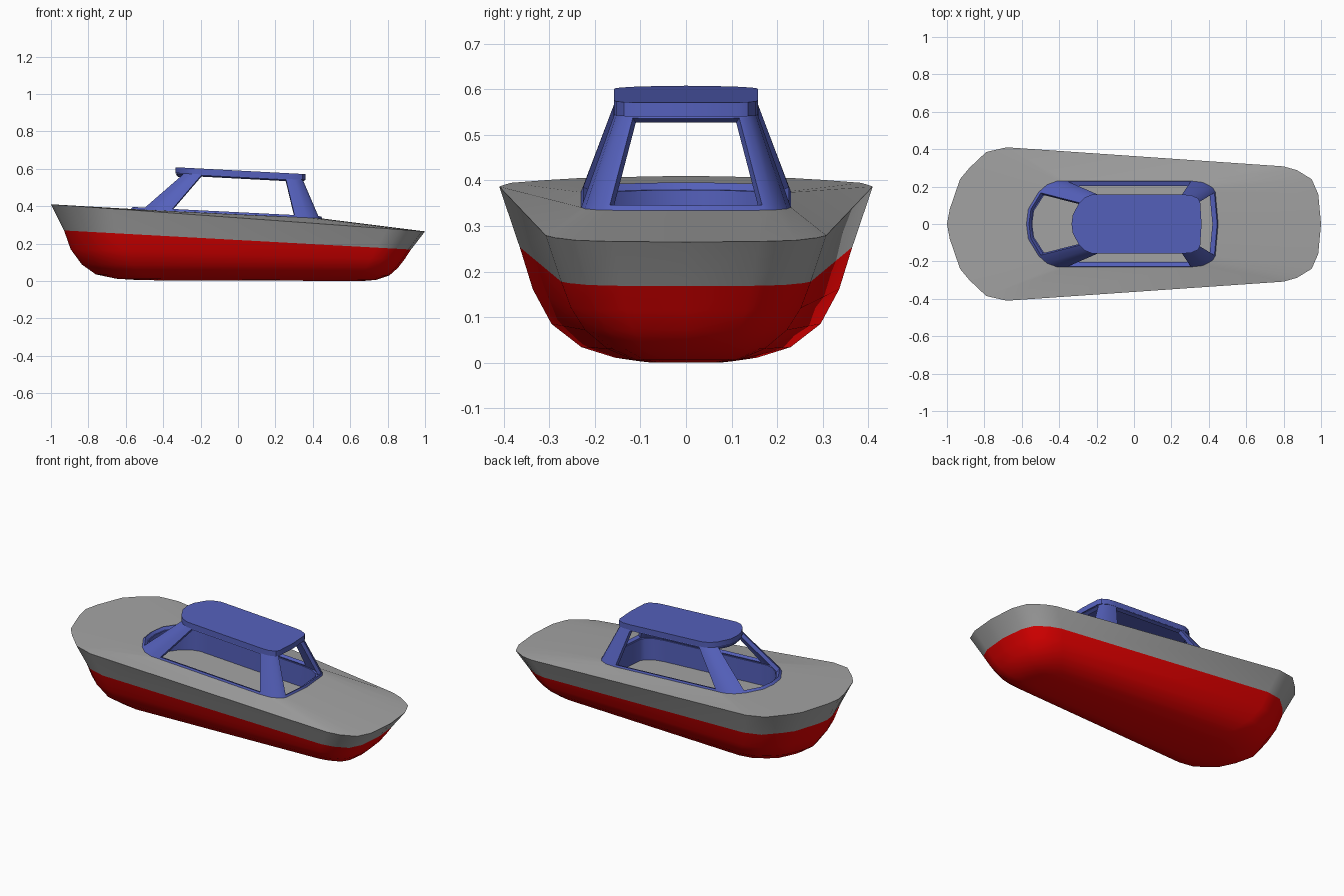
import bpy, bmesh, math

if "Cube" in bpy.data.objects:
    bpy.data.objects.remove(bpy.data.objects["Cube"])


def material(name, rgb):
    m = bpy.data.materials.new(name)
    m.diffuse_color = (*rgb, 1)
    m.use_nodes = True
    m.node_tree.nodes["Principled BSDF"].inputs["Base Color"].default_value = m.diffuse_color
    return m


RED = material("hull red", (0.80, 0.0, 0.0))
GREY = material("deck grey", (0.37, 0.37, 0.37))
BLUE = material("cabin blue", (0.09, 0.118, 0.50))

# Half outlines (bow to stern), all with matching point counts
HULL = [(-1, 0), (-.985, .08), (-.93, .24), (-.88, .30), (-.79, .385), (-.68, .41),
        (.80, .308), (.87, .288), (.95, .24), (.985, .16), (1, 0)]
BASE = [(-.575, 0), (-.565, .08), (-.51, .17), (-.465, .21), (-.41, .23), (-.36, .23),
        (.305, .23), (.37, .222), (.42, .195), (.435, .17), (.45, 0)]
TOP = [(-.325, 0), (-.318, .05), (-.285, .112), (-.255, .14), (-.22, .155), (-.19, .156),
       (.255, .156), (.30, .152), (.335, .135), (.345, .115), (.352, 0)]


def mirror(half):
    return half + [(x, -y) for x, y in half[-2:0:-1]]


def deck_z(x):
    return .381 - .0495 * (x + .5)


def roof_z(x):
    return .577 - .053 * (x + .335)


def loft(name, rings, mats, mat_rule=None, first=False, last=False, skip=None, thick=0):
    """Join matching rings with quads; skip(row, column) leaves openings."""
    bm = bmesh.new()
    vs = [[bm.verts.new(p) for p in r] for r in rings]
    n = len(vs[0])
    for r in range(len(vs) - 1):
        a, b = vs[r], vs[r + 1]
        for i in range(n):
            if skip and skip(r, i):
                continue
            j = (i + 1) % n
            f = bm.faces.new((b[i], b[j], a[j], a[i]))
            f.material_index = mat_rule(r) if mat_rule else 0
    if first:
        bm.faces.new(vs[0])
    if last:
        f = bm.faces.new(vs[-1][::-1])
        f.material_index = mat_rule(len(vs) - 1) if mat_rule else 0
    me = bpy.data.meshes.new(name)
    bm.to_mesh(me)
    bm.free()
    for m in mats:
        me.materials.append(m)
    ob = bpy.data.objects.new(name, me)
    bpy.context.collection.objects.link(ob)
    bpy.ops.object.select_all(action='DESELECT')
    ob.select_set(True)
    bpy.context.view_layer.objects.active = ob
    if thick:
        mod = ob.modifiers.new("thickness", 'SOLIDIFY')
        mod.thickness = thick
        mod.offset = -1
        bpy.ops.object.modifier_apply(modifier=mod.name)
    bpy.ops.object.shade_smooth_by_angle(angle=math.radians(32))
    return ob


def hull_ring(xl, xr, ys, zl, zr):
    out = []
    for x, y in mirror(HULL):
        t = (x + 1) / 2
        out.append((xl + (xr - xl) * t, y * ys, zl + (zr - zl) * t))
    return out


# Hull: red below the paint line, grey topsides
levels = [(-.52, .67, .25, .004, 0), (-.65, .74, .38, .012, .006), (-.76, .81, .56, .035, .03),
          (-.835, .855, .72, .088, .07), (-.895, .89, .82, .17, .115),
          (-.93, .925, .89, .27, .168), (-1, 1, 1, .41, .265)]
loft("hull", [hull_ring(*l) for l in levels], [RED, GREY],
     mat_rule=lambda r: 1 if r == 5 else 0, first=True)

# Deck: rises from the hull edge to the cabin base
base = mirror(BASE)
base_ring = [(x, y, deck_z(x)) for x, y in base]
loft("deck", [hull_ring(*levels[-1]), base_ring], [GREY])

# Sunken cockpit inside the cabin: blue walls, grey floor
inner = [(-.06 + (x + .06) * .94, y * .88) for x, y in base]
loft("cockpit_well",
     [[(x, y, deck_z(x) - .002) for x, y in base],
      [(x, y, deck_z(x) - .004) for x, y in inner],
      [(x, y, deck_z(x) - .13) for x, y in inner]],
     [BLUE, GREY], mat_rule=lambda r: 1 if r == 2 else 0, last=True)

# Cabin frame: sloping shell with front, side and rear window openings
top = mirror(TOP)
WINDOWS = {0, 1, 5, 9, 10, 14, 18, 19}


def cabin_ring(t):
    out = []
    for (x0, y0), (x1, y1) in zip(base, top):
        z0, z1 = deck_z(x0), roof_z(x1) + .003
        out.append((x0 + (x1 - x0) * t, y0 + (y1 - y0) * t, z0 + (z1 - z0) * t))
    return out


loft("cabin_frame", [cabin_ring(t) for t in (0, .055, .965, 1)], [BLUE],
     skip=lambda r, i: r == 1 and i in WINDOWS, thick=.022)

# Roof slab
slab = [(.0135 + (x - .0135) * 1.027, y * 1.012) for x, y in top]
loft("roof", [[(x, y, roof_z(x) + h) for x, y in slab] for h in (0, .031)], [BLUE],
     first=True, last=True)
